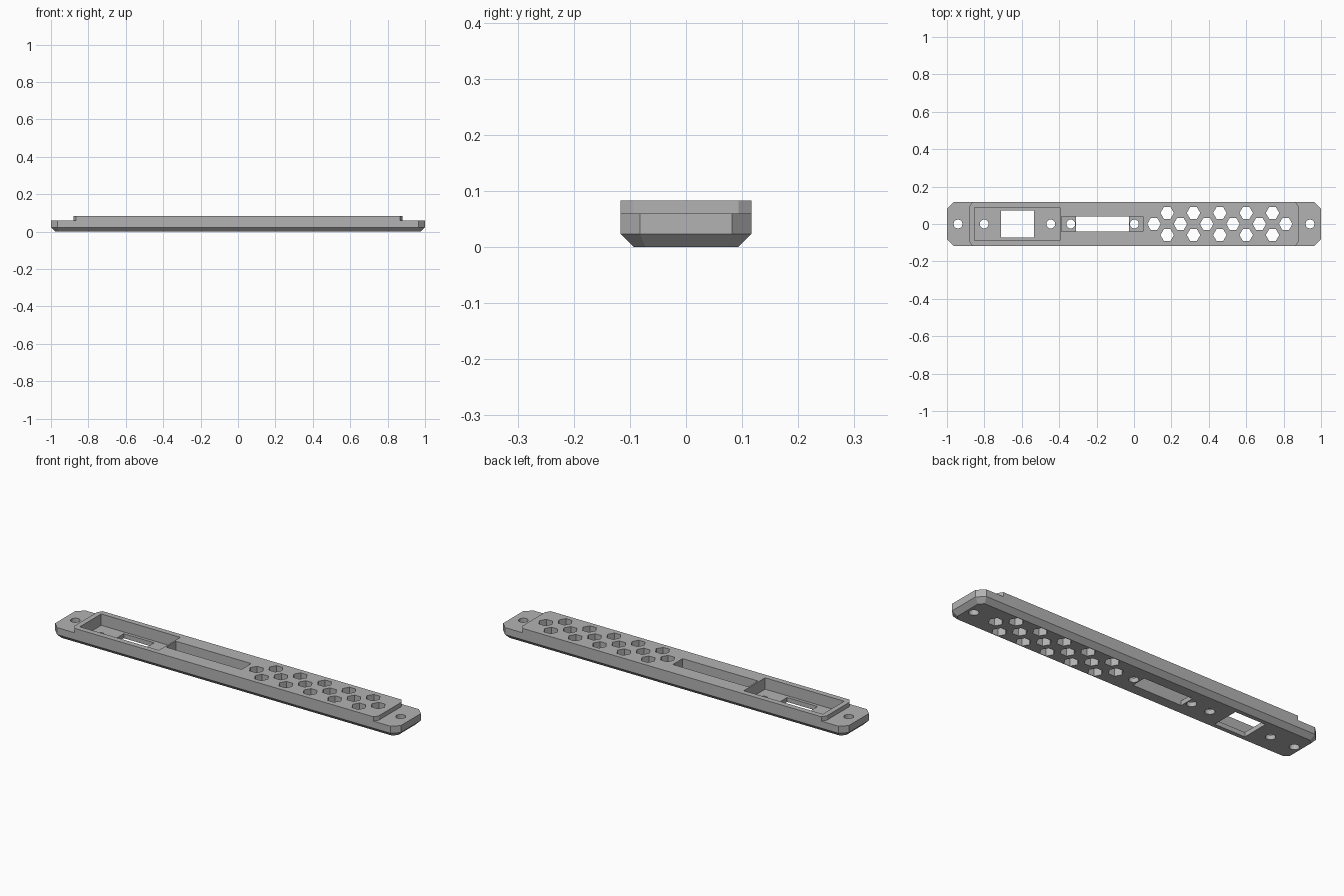
import bpy, bmesh, math

cube = bpy.data.objects.get("Cube")
if cube:
    bpy.data.objects.remove(cube, do_unlink=True)

# Material
grey = bpy.data.materials.new("plain grey")
grey.use_nodes = True
colour = (0.45, 0.45, 0.45, 1)
grey.diffuse_color = colour
grey.node_tree.nodes["Principled BSDF"].inputs["Base Color"].default_value = colour

HALF_W, WALL = 0.117, 0.0235
STEP_Z, TOP_Z = 0.06, 0.083


def chamfered(hx, hy, cx, cy):
    """Rectangle outline with cut corners, counter-clockwise."""
    return [(hx, cy - hy), (hx, hy - cy), (hx - cx, hy), (cx - hx, hy),
            (-hx, hy - cy), (-hx, cy - hy), (cx - hx, -hy), (hx - cx, -hy)]


def rectangle(x0, x1, hy):
    return [(x0, -hy), (x1, -hy), (x1, hy), (x0, hy)]


def polygon(x, y, r, sides):
    return [(x + r * math.cos(math.tau * i / sides),
             y + r * math.sin(math.tau * i / sides)) for i in range(sides)]


def loft(bm, layers):
    """Closed solid through matching outlines at rising heights."""
    rings = [[bm.verts.new((x, y, z)) for x, y in pts] for pts, z in layers]
    n = len(rings[0])
    bm.faces.new(rings[0][::-1])
    bm.faces.new(rings[-1])
    for a, b in zip(rings, rings[1:]):
        for i in range(n):
            j = (i + 1) % n
            bm.faces.new((a[i], a[j], b[j], b[i]))


def make(name, solids):
    bm = bmesh.new()
    for layers in solids:
        loft(bm, layers)
    mesh = bpy.data.meshes.new(name)
    bm.to_mesh(mesh)
    bm.free()
    mesh.materials.append(grey)
    ob = bpy.data.objects.new(name, mesh)
    bpy.context.collection.objects.link(ob)
    return ob


# Base plate with a bevelled underside, and the raised deck on it
corner = 0.035
bottom_corner = corner - WALL * (1 - math.tan(math.pi / 8))
plate = chamfered(1, HALF_W, corner, corner)
underside = chamfered(1 - WALL, HALF_W - WALL, bottom_corner, bottom_corner)
panel = make("vent_panel", [[(underside, 0), (plate, WALL), (plate, STEP_Z)]])
deck = chamfered(0.88, HALF_W, 0.015, WALL)
raised_deck = make("raised_deck", [[(deck, STEP_Z), (deck, TOP_Z)]])

# Two pockets sunk from the top
pockets = [rectangle(-0.853, -0.396, 0.088), rectangle(-0.388, 0.048, 0.04)]
pocket_cutter = make("pocket_cutter", [[(p, WALL), (p, 0.2)] for p in pockets])

# Through openings: socket window, slot, screw holes and honeycomb vents
openings = [rectangle(-0.711, -0.535, 0.072), rectangle(-0.31, -0.027, 0.04)]
for x in (-0.941, -0.801, -0.445, -0.338, 0.002, 0.941):
    openings.append(polygon(x, 0, 0.0235, 24))
pitch = 0.1408
for i in range(6):
    openings.append(polygon(0.107 + pitch * i, 0, 0.036, 6))
    if i < 5:
        for y in (-0.059, 0.059):
            openings.append(polygon(0.107 + pitch * (i + 0.5), y, 0.036, 6))
# The slot is a hair narrower than its pocket, to keep the cut clean
openings[1] = rectangle(-0.31, -0.027, 0.0395)
hole_cutter = make("hole_cutter", [[(p, -0.1), (p, 0.2)] for p in openings])

# Join the deck and cut the openings
for tool, operation in ((raised_deck, 'UNION'), (pocket_cutter, 'DIFFERENCE'),
                        (hole_cutter, 'DIFFERENCE')):
    mod = panel.modifiers.new(tool.name, 'BOOLEAN')
    mod.operation, mod.solver, mod.object = operation, 'EXACT', tool
    tool.hide_render = True

# Keep the finished solid only
graph = bpy.context.evaluated_depsgraph_get()
finished = bpy.data.meshes.new_from_object(panel.evaluated_get(graph))
panel.modifiers.clear()
panel.data = finished
for tool in (raised_deck, pocket_cutter, hole_cutter):
    bpy.data.objects.remove(tool, do_unlink=True)
